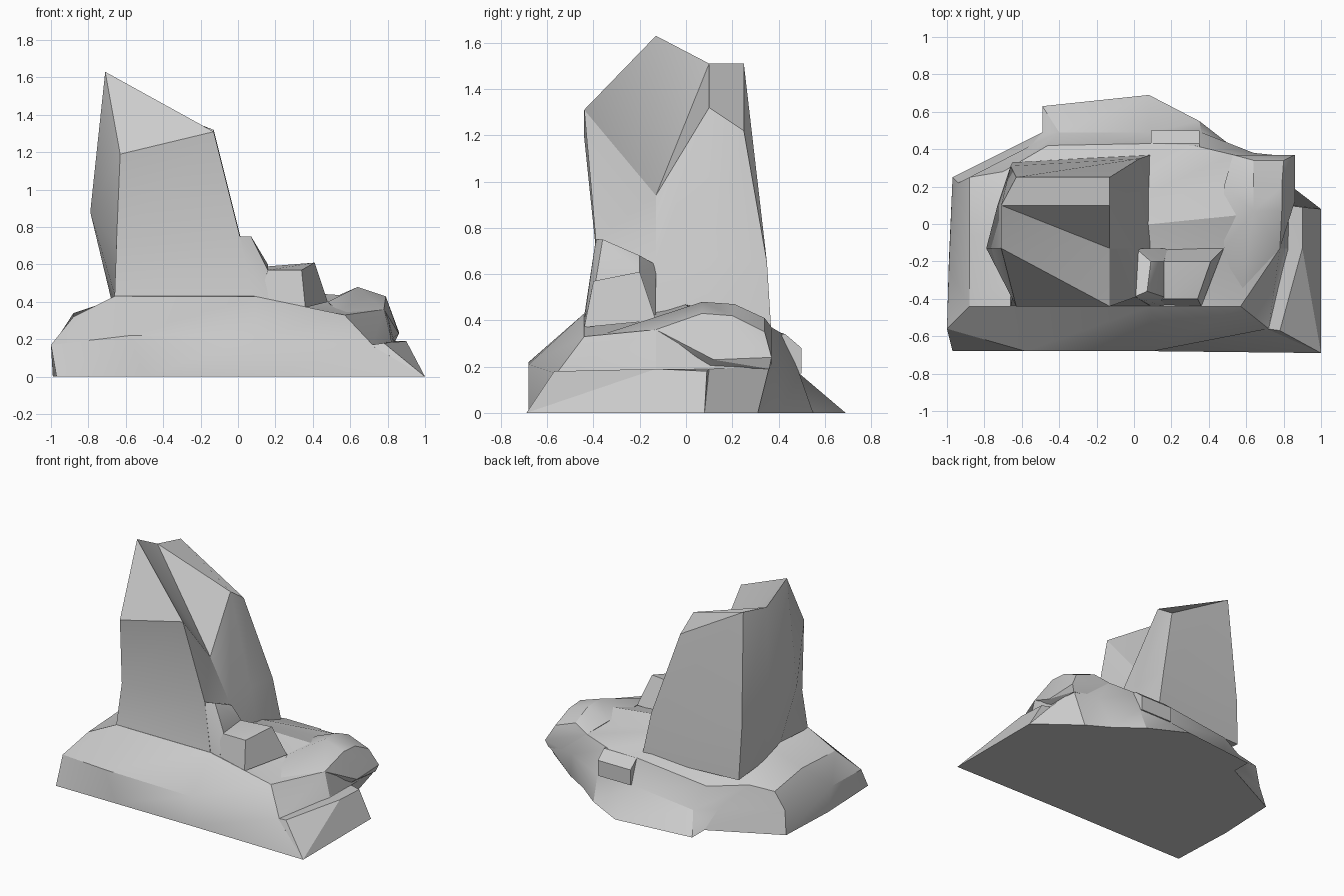
import bpy, bmesh, math


def finish(name, bm):
    bmesh.ops.recalc_face_normals(bm, faces=bm.faces[:])
    mesh = bpy.data.meshes.new(name)
    bm.to_mesh(mesh)
    bm.free()
    ob = bpy.data.objects.new(name, mesh)
    bpy.context.collection.objects.link(ob)
    bpy.ops.object.select_all(action='DESELECT')
    ob.select_set(True)
    bpy.context.view_layer.objects.active = ob
    bpy.ops.object.shade_smooth_by_angle(angle=math.radians(28))
    return ob


def loft(name, rings, cap=None, centre=None):
    """Bridge matching rings; close the top by index list or a fan."""
    bm = bmesh.new()
    vs = [[bm.verts.new(p) for p in r] for r in rings]
    n = len(vs[0])
    for a, b in zip(vs, vs[1:]):
        for i in range(n):
            j = (i + 1) % n
            bm.faces.new((a[i], a[j], b[j], b[i]))
    bm.faces.new(vs[0][::-1])
    if centre:
        c = bm.verts.new(centre)
        cap_faces = [(vs[-1][i], vs[-1][(i + 1) % n], c) for i in range(n)]
    else:
        cap_faces = [[vs[-1][i] for i in f] for f in cap]
    for f in cap_faces:
        bm.faces.new(f)
    return finish(name, bm)


def hull(name, pts):
    """Faceted rock: convex hull of its corner points."""
    bm = bmesh.new()
    for p in pts:
        bm.verts.new(p)
    r = bmesh.ops.convex_hull(bm, input=bm.verts[:])
    junk = {g for g in r["geom_interior"] + r["geom_unused"]
            if isinstance(g, bmesh.types.BMVert)}
    bmesh.ops.delete(bm, geom=list(junk), context='VERTS')
    bmesh.ops.dissolve_limit(bm, angle_limit=0.05,
                             verts=bm.verts[:], edges=bm.edges[:])
    return finish(name, bm)


# Base mound: footprint, shoulder and deck outlines, anticlockwise
foot = [(x, y, 0) for x, y in (
    (-.97, -.68), (-.5, -.68), (.1, -.68), (1, -.69), (1, -.3), (1, .08),
    (.7, .31), (.53, .41), (.35, .55), (.08, .69), (-.49, .63), (-.49, .49),
    (-.97, .25), (-.99, -.2))]
shoulder = [
    (-1, -.56, .17), (-.58, -.68, .22), (.1, -.68, .21), (.72, -.56, .17),
    (.82, -.13, .19), (.83, .1, .19), (.84, .36, .2), (.64, .38, .2),
    (.36, .49, .17), (.08, .49, .17), (-.4, .49, .12), (-.55, .42, .14),
    (-.94, .22, .16), (-.99, -.24, .17)]
deck = [
    (-.88, -.44, .32), (-.66, -.44, .43), (.09, -.44, .43), (.57, -.44, .33),
    (.78, -.13, .36), (.79, .07, .42), (.8, .34, .35), (.53, .37, .37),
    (.32, .42, .34), (.08, .43, .34), (-.46, .42, .28), (-.7, .28, .3),
    (-.88, .25, .29), (-.88, -.06, .34)]
loft("base_mound", [foot, shoulder, deck], centre=(-.4, -.05, .5))

# Tower: rings run right side front to back, then left side back to front
low = [(.09, -.44, .42), (.09, -.13, .42), (.09, .1, .38), (.09, .37, .33),
       (-.65, .33, .34), (-.67, .1, .38), (-.66, -.13, .44), (-.66, -.44, .42)]
mid = [(.01, -.39, .75), (.02, -.13, .66), (.03, .1, .68), (.03, .35, .65),
       (-.66, .31, .7), (-.73, .1, .84), (-.79, -.13, .88), (-.65, -.39, .71)]
top = [(-.13, -.44, 1.31), (-.13, -.13, .94), (-.13, .1, 1.32),
       (-.13, .25, 1.22), (-.63, .25, 1.51), (-.71, .1, 1.51),
       (-.71, -.13, 1.63), (-.63, -.44, 1.19)]
loft("tower", [low, mid, top],
     cap=[(0, 6, 7), (0, 1, 6), (1, 5, 6), (1, 2, 5), (2, 3, 4, 5)])

# Buttress joining tower and boulder
hull("tower_buttress", [
    (.0, -.39, .75), (.07, -.36, .75), (.01, -.13, .64), (.09, -.2, .68),
    (.16, -.39, .57), (.16, -.2, .6), (.07, -.44, .4), (.16, -.44, .4),
    (.18, -.13, .4), (0, -.13, .4)])

# Boulder beside the tower
hull("boulder", [
    (.16, -.4, .57), (.34, -.4, .57), (.41, -.2, .61), (.16, -.2, .59),
    (.1, -.44, .38), (.36, -.44, .37), (.48, -.13, .4), (.1, -.13, .4)])

# Raised ridge on the right
hull("right_ridge", [
    (.48, -.13, .4), (.64, .07, .48), (.64, .21, .47), (.64, .34, .41),
    (.78, -.13, .36), (.79, .07, .43), (.79, .2, .42), (.8, .34, .35),
    (.48, .2, .41), (.53, .37, .37), (.57, -.42, .32), (.65, -.1, .2),
    (.82, .1, .2), (.86, .37, .24), (.86, .12, .23), (.84, .36, .19),
    (.7, .37, .2)])

# Low step on the right edge
hull("right_step", [
    (.71, -.56, .17), (.78, -.57, .18), (.9, -.13, .19), (.9, .09, .18),
    (.82, .1, .19), (1, -.69, 0), (1, .08, 0), (.83, .1, 0), (.7, -.5, 0)])

# Blocky ledge at the back
hull("back_ledge", [(x, y, z) for x in (.09, .35) for y, z in
                    ((.5, .17), (.5, .28), (.43, .34), (.35, .34), (.35, .17))])
